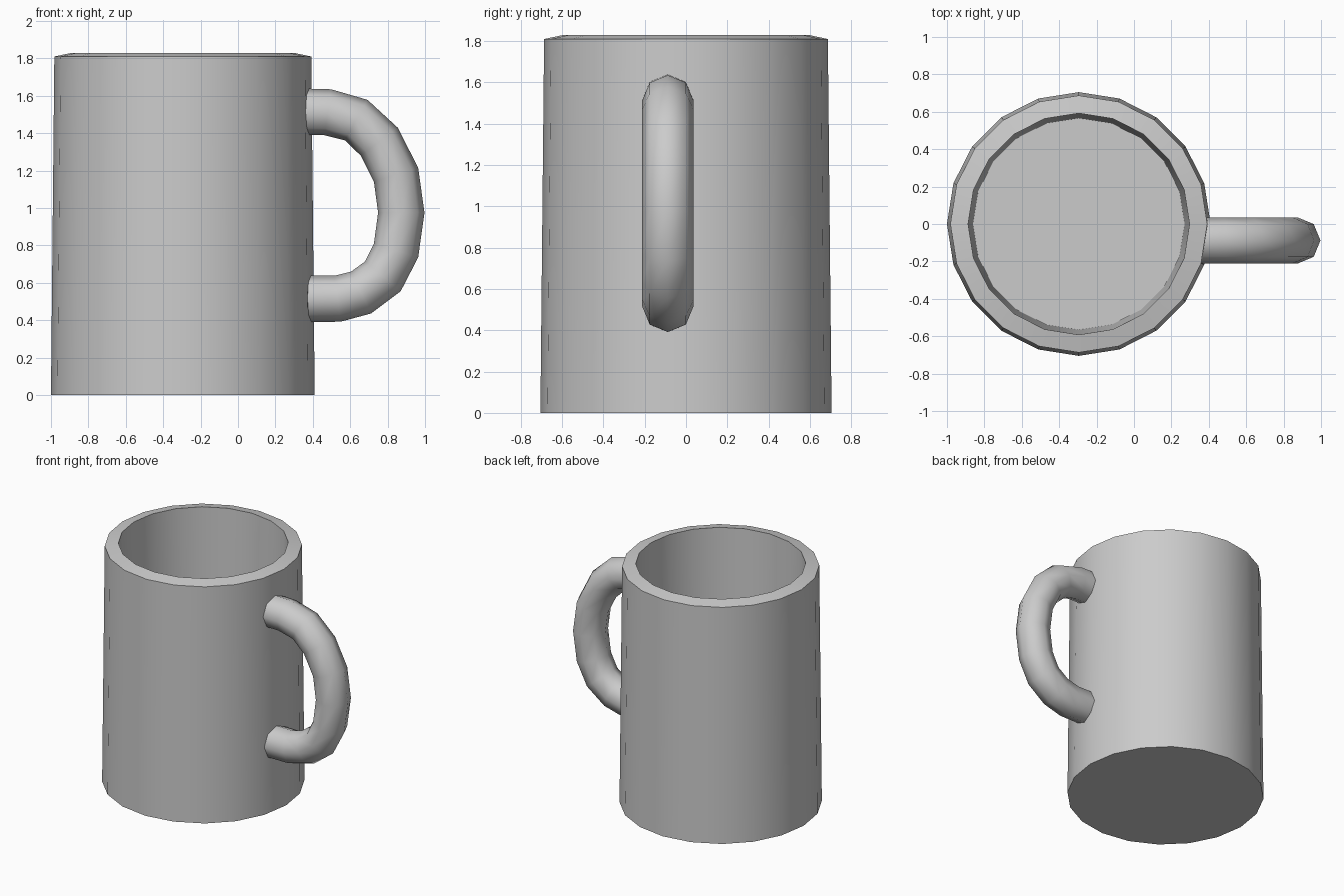
import bpy, bmesh
from math import cos, sin, tau, radians
from mathutils import Vector

if "Cube" in bpy.data.objects:
    bpy.data.objects.remove(bpy.data.objects["Cube"])


def finish(name, bm):
    bmesh.ops.recalc_face_normals(bm, faces=bm.faces)
    mesh = bpy.data.meshes.new(name)
    bm.to_mesh(mesh)
    bm.free()
    obj = bpy.data.objects.new(name, mesh)
    bpy.context.collection.objects.link(obj)
    bpy.ops.object.select_all(action='DESELECT')
    obj.select_set(True)
    bpy.context.view_layer.objects.active = obj
    bpy.ops.object.shade_smooth_by_angle(angle=radians(50))
    return obj


def skin(name, rings):
    """Bridge successive vertex rings and cap both ends."""
    bm = bmesh.new()
    loops = [[bm.verts.new(p) for p in ring] for ring in rings]
    n = len(loops[0])
    for a, b in zip(loops, loops[1:]):
        for i in range(n):
            j = (i + 1) % n
            bm.faces.new((a[i], a[j], b[j], b[i]))
    bm.faces.new(loops[0][::-1])
    bm.faces.new(loops[-1])
    return finish(name, bm)


# Mug body: outer wall, sloped rim, inner wall and floor (radius, height)
SIDES = 20
profile = [(0.705, 0), (0.687, 1.81), (0.592, 1.83), (0.566, 0.10)]
skin("mug_body", [[(-0.295 + r * cos(tau * i / SIDES), r * sin(tau * i / SIDES), z)
                   for i in range(SIDES)] for r, z in profile])

# Handle: octagonal tube swept along a D-shaped path (x, z)
path = [(0.34, 1.515), (0.48, 1.512), (0.632, 1.47), (0.755, 1.355),
        (0.845, 1.178), (0.873, 0.975), (0.845, 0.773), (0.775, 0.635),
        (0.658, 0.548), (0.532, 0.515), (0.34, 0.515)]
pts = [Vector((x, -0.088, z)) for x, z in path]
side = Vector((0, 1, 0))
R = 0.124
rings = []
for k, p in enumerate(pts):
    before = (p - pts[k - 1]).normalized() if k > 0 else Vector()
    after = (pts[k + 1] - p).normalized() if k < len(pts) - 1 else Vector()
    out = side.cross((before + after).normalized())
    rings.append([p + R * (cos(tau * i / 8) * out + sin(tau * i / 8) * side)
                  for i in range(8)])
skin("handle", rings)
